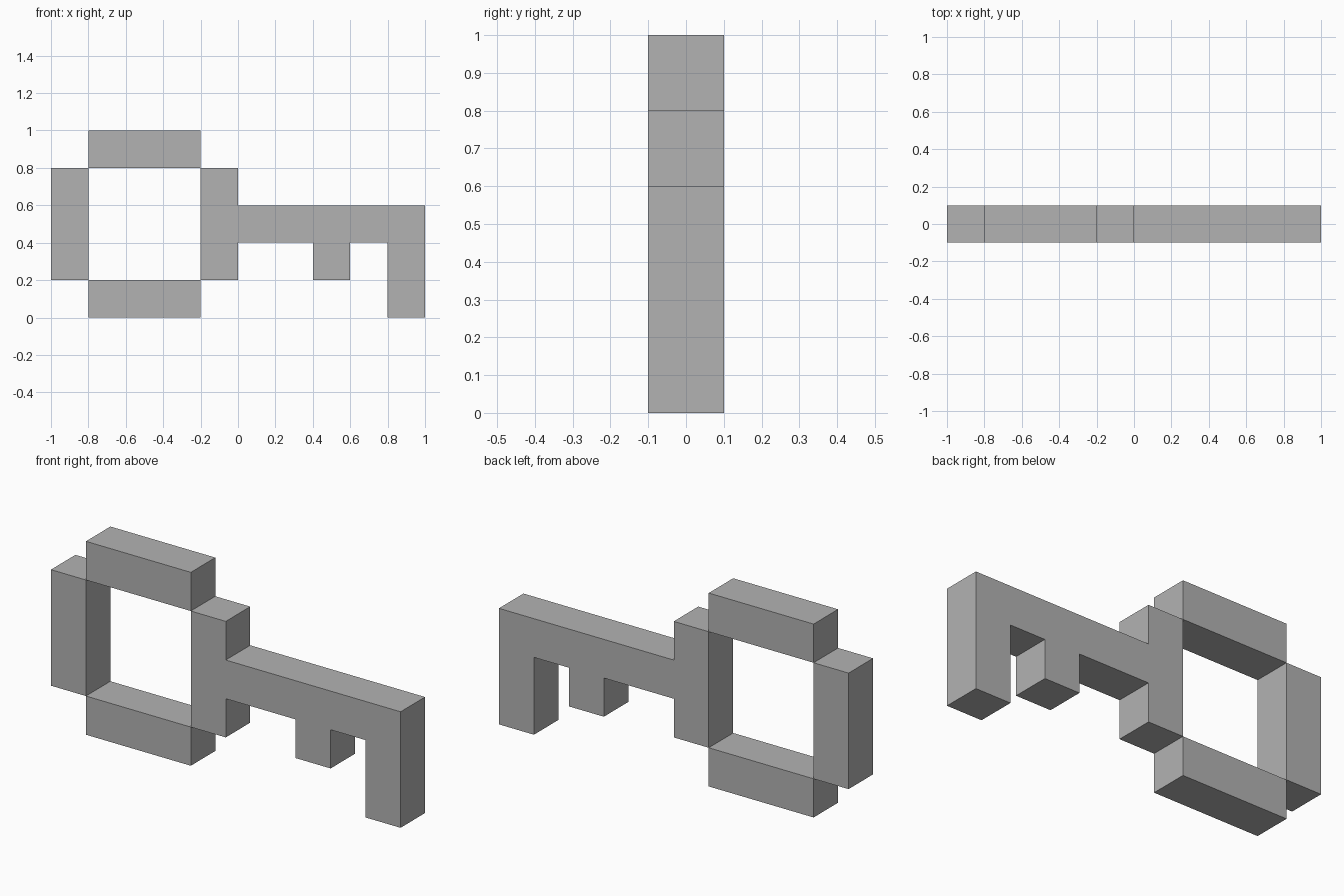
import bpy
import bmesh

cube = bpy.data.objects.get("Cube")
if cube:
    bpy.data.objects.remove(cube, do_unlink=True)

HALF_DEPTH = 0.1

grey = bpy.data.materials.new("plain_grey")
grey.use_nodes = True
colour = (0.45, 0.45, 0.45, 1)
grey.diffuse_color = colour
grey.node_tree.nodes["Principled BSDF"].inputs["Base Color"].default_value = colour


def extrude_profile(name, points):
    """Extrude a counter-clockwise x-z outline through the key's thickness."""
    bm = bmesh.new()
    face = bm.faces.new([bm.verts.new((x, -HALF_DEPTH, z)) for x, z in points])
    result = bmesh.ops.extrude_face_region(bm, geom=[face], use_keep_orig=True)
    verts = [g for g in result["geom"] if isinstance(g, bmesh.types.BMVert)]
    bmesh.ops.translate(bm, verts=verts, vec=(0, 2 * HALF_DEPTH, 0))
    bmesh.ops.recalc_face_normals(bm, faces=bm.faces)
    mesh = bpy.data.meshes.new(name)
    bm.to_mesh(mesh)
    bm.free()
    mesh.materials.append(grey)
    obj = bpy.data.objects.new(name, mesh)
    bpy.context.collection.objects.link(obj)
    return obj


def bar(name, x0, x1, z0, z1):
    return extrude_profile(name, [(x0, z0), (x1, z0), (x1, z1), (x0, z1)])


# Three free bars of the square handle, touching only at their edges
bar("handle_top", -0.8, -0.2, 0.8, 1.0)
bar("handle_bottom", -0.8, -0.2, 0.0, 0.2)
bar("handle_outer_side", -1.0, -0.8, 0.2, 0.8)

# Inner handle side, shaft and two teeth in one solid piece
extrude_profile("shaft_with_teeth", [
    (-0.2, 0.2), (0, 0.2), (0, 0.4),
    (0.4, 0.4), (0.4, 0.2), (0.6, 0.2), (0.6, 0.4),
    (0.8, 0.4), (0.8, 0), (1, 0), (1, 0.6),
    (0, 0.6), (0, 0.8), (-0.2, 0.8),
])
